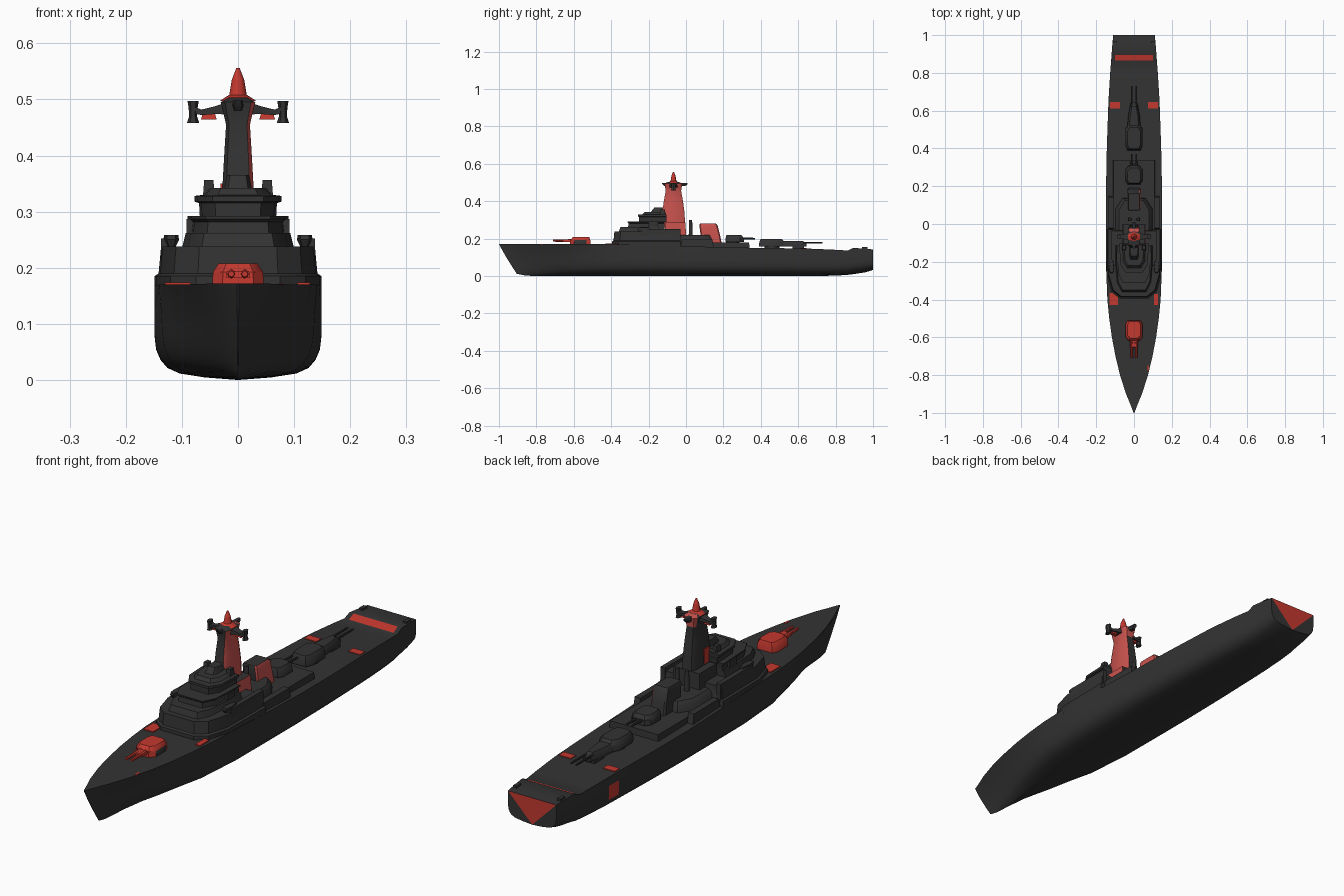
import bpy, bmesh, math
from mathutils import Vector

if "Cube" in bpy.data.objects:
    bpy.data.objects.remove(bpy.data.objects["Cube"])

def material(name, col):
    m = bpy.data.materials.new(name)
    m.diffuse_color = (*col, 1)
    m.use_nodes = True
    m.node_tree.nodes["Principled BSDF"].inputs["Base Color"].default_value = m.diffuse_color
    return m

GREY = material("dark_grey", (0.033, 0.033, 0.033))
RED = material("red", (0.55, 0.04, 0.028))
LIGHT_RED = material("light_red", (0.58, 0.085, 0.075))

def finish(name, bm, rule=None, mat=GREY, accent=RED, angle=35):
    """Turn a bmesh into an object; rule(face) -> True paints that face in the accent."""
    bmesh.ops.recalc_face_normals(bm, faces=bm.faces)
    bm.normal_update()
    if rule:
        for f in bm.faces:
            f.material_index = 1 if rule(f) else 0
    me = bpy.data.meshes.new(name)
    bm.to_mesh(me)
    bm.free()
    ob = bpy.data.objects.new(name, me)
    bpy.context.collection.objects.link(ob)
    me.materials.append(mat)
    if rule:
        me.materials.append(accent)
    bpy.ops.object.select_all(action='DESELECT')
    ob.select_set(True)
    bpy.context.view_layer.objects.active = ob
    bpy.ops.object.shade_smooth_by_angle(angle=math.radians(angle))
    return ob

def loft(name, rings, **kw):
    """Closed skin over rings with equal point counts."""
    bm = bmesh.new()
    vs = [[bm.verts.new(p) for p in r] for r in rings]
    n = len(vs[0])
    for a, b in zip(vs, vs[1:]):
        for i in range(n):
            j = (i + 1) % n
            bm.faces.new((a[i], a[j], b[j], b[i]))
    bm.faces.new(vs[0])
    bm.faces.new(vs[-1])
    return finish(name, bm, **kw)

def tier(name, half, levels, cy=0, x=0, **kw):
    """Mirrored outline stacked by (z, x scale, y scale, y shift)."""
    outline = half + [(-a, b) for a, b in reversed(half)]
    return loft(name, [[(x + a * sx, cy + (b - cy) * sy + dy, z) for a, b in outline]
                       for z, sx, sy, dy in levels], **kw)

def box(name, x0, x1, y0, y1, z0, z1, taper=1.0, **kw):
    w = (x1 - x0) / 2
    return tier(name, [(w, y0), (w, y1)], [(z0, 1, 1, 0), (z1, taper, taper, 0)],
                cy=(y0 + y1) / 2, x=(x0 + x1) / 2, **kw)

def rod(name, p, q, r0, r1, n=12, **kw):
    p, q = Vector(p), Vector(q)
    rot = (q - p).to_track_quat('Z', 'Y')
    ring = lambda c, r: [c + rot @ Vector((r * math.cos(t), r * math.sin(t), 0))
                         for t in (2 * math.pi * i / n for i in range(n))]
    return loft(name, [ring(p, r0), ring(q, r1)], **kw)

def lerp(a, b, t):
    return a + (b - a) * t

# hull: stations of (y, half width, keel z, deck z)
STATIONS = [(-1, .002, .012, .172), (-.95, .021, .004, .172), (-.9, .042, .001, .172),
            (-.8, .074, 0, .171), (-.7, .098, 0, .17), (-.6, .117, 0, .17), (-.5, .131, 0, .17),
            (-.4, .141, 0, .17), (-.2, .149, 0, .168), (0, .149, 0, .16),
            (.2, .148, 0, .153), (.4, .144, 0, .15), (.63, .136, 0, .147), (.69, .133, 0, .145),
            (.8, .126, .002, .14), (.865, .121, .006, .136), (.895, .119, .01, .15),
            (.96, .114, .02, .146), (1, .11, .032, .142)]
FULL = [(0, 0), (.4, .03), (.7, .075), (.85, .14), (.93, .23), (.98, .34), (1, .5), (1, .75), (1, 1), (.84, 1)]
BOW = [(0, 0), (.12, .03), (.25, .1), (.35, .19), (.42, .28), (.49, .38), (.58, .52), (.74, .75), (1, 1), (.84, 1)]
bm = bmesh.new()
grid = []
for y, w, k, d in STATIONS:
    b = min(1, max(0, (-.35 - y) / .5))
    half = []
    for (fx, fz), (bx, bz) in zip(FULL, BOW):
        z = lerp(fz, bz, b)
        rake = .095 * (1 - z) ** 1.1 * max(0, (-.6 - y) / .4)
        half.append((lerp(fx, bx, b) * w, y + rake, k + (d - k) * z))
    pts = half + [(-p[0], p[1], p[2]) for p in reversed(half[1:])]
    grid.append([bm.verts.new(p) for p in pts])
n = len(grid[0])
for a, b in zip(grid, grid[1:]):
    for i in range(n):
        bm.faces.new((a[i], a[(i + 1) % n], b[(i + 1) % n], b[i]))
bm.faces.new(grid[0])
s = grid[-1]
bm.faces.new((s[0], s[8], s[9], s[10], s[11]))      # red transom triangle
bm.faces.new(s[0:9])
bm.faces.new(s[11:] + [s[0]])

def hull_red(f):
    c, nz = f.calc_center_median(), f.normal.z
    if c.y > .995:
        return abs(c.x) < .03
    if .865 < c.y < .895:
        return nz > .5 and abs(c.x) < .1
    return .63 < c.y < .69 and c.x < -.1 and .05 < c.z < .115
finish("hull", bm, hull_red, angle=40)

# superstructure tiers
tier("lower_deckhouse", [(.075, -.395), (.12, -.36), (.146, -.27), (.149, -.03), (.11, -.03)],
     [(.15, 1, 1, 0), (.185, 1, 1, 0), (.19, .95, .97, 0), (.238, .92, .95, 0)], cy=-.15)
tier("bridge_deck", [(.065, -.36), (.09, -.31), (.1, -.2), (.1, -.115)],
     [(.235, 1, 1, 0), (.262, .93, .96, 0)], cy=-.12)
tier("bridge_mid", [(.055, -.31), (.08, -.26), (.086, -.115)],
     [(.26, 1, 1, 0), (.282, .97, .98, 0), (.287, 1.05, 1.02, 0), (.292, 1.05, 1.02, 0)], cy=-.15)
tier("bridge_house", [(.04, -.25), (.064, -.21), (.068, -.105)],
     [(.29, 1, 1, 0), (.315, 1.02, 1, 0), (.318, 1.14, 1.05, 0), (.328, 1.14, 1.05, 0),
      (.33, .9, .85, 0), (.342, .75, .75, 0)], cy=-.13)
tier("bridge_director", [(.018, -.19), (.025, -.17), (.025, -.12)],
     [(.34, 1, 1, 0), (.365, .8, .8, .01)], cy=-.14)
tier("aft_deckhouse", [(.112, -.05), (.112, .34)],
     [(.14, 1, 1, 0), (.178, .98, .99, 0)], cy=.1)
tier("mid_deckhouse", [(.1, -.05), (.1, .08), (.06, .14)],
     [(.17, 1, 1, 0), (.205, .93, .95, 0), (.218, .8, .88, 0)], cy=.02)

# side bulwarks, boats and lookout fittings
for sx, tag in ((-1, "left"), (1, "right")):
    box("bulwark_" + tag, sx * .127 - .01, sx * .127 + .01, -.24, -.03, .18, .252)
    box("side_wall_" + tag, sx * .122 - .014, sx * .122 + .014, -.03, .15, .15, .195, taper=.9)
    tier("boat_" + tag, [(.008, -.26), (.014, -.23), (.008, -.19)],
         [(.236, .5, .8, 0), (.25, 1, 1, 0), (.258, .9, .95, 0)], cy=-.22, x=sx * .119)
    box("mid_fitting_" + tag, sx * .082 - .01, sx * .082 + .01, -.2, -.15, .26, .287)
    box("searchlight_" + tag, sx * .052 - .011, sx * .052 + .011, -.14, -.11, .32, .356, taper=.75)
    rod("aft_post_" + tag, (sx * .022, .025, .2), (sx * .022, .025, .3), .011, .008)

# mast: starboard face and the back of its head are red
right_red = lambda f: f.normal.x > .5
box("mast_base", -.062, .062, -.115, .0, .22, .285, taper=.95, rule=right_red, accent=LIGHT_RED)
mast_outline = [(.021, -.13), (.028, -.118), (.028, -.02), (.02, -.005)]
tier("mast", mast_outline,
     [(.26, 1.05, 1.02, 0), (.34, 1, .95, 0), (.4, .88, .82, 0), (.455, .76, .66, 0),
      (.478, .95, .72, 0), (.495, 1.1, .75, 0), (.503, .6, .45, 0)], cy=-.067, accent=LIGHT_RED,
     rule=lambda f: f.normal.x > .6 or (f.normal.y > 0 and f.normal.x > .2)
     or (f.normal.y > .2 and f.calc_center_median().z > .46))
box("mast_left_plate", -.031, -.024, -.11, -.075, .29, .35, mat=RED)
rod("mast_spike_flare", (0, -.067, .497), (0, -.067, .508), .033, .016, n=16, mat=RED)
rod("mast_spike_base", (0, -.067, .5), (0, -.067, .535), .017, .011, mat=RED)
rod("mast_spike", (0, -.067, .535), (0, -.067, .556), .011, .003, mat=RED)
tier("radar_crescent", [(.006, -.13), (.011, -.1), (.011, -.03), (.006, .01)],
     [(.48, 1, .8, 0), (.49, 1.2, .95, 0), (.498, .8, 1, 0)], cy=-.06)
for sx, tag in ((-1, "left"), (1, "right")):
    loft("yard_" + tag, [[(sx * x, -.067 - h, z - t), (sx * x, -.067 + h, z - t),
                          (sx * x, -.067 + h, z + t), (sx * x, -.067 - h, z + t)]
                         for x, z, h, t in ((.015, .485, .025, .012), (.04, .481, .016, .007),
                                            (.065, .477, .011, .005), (.082, .482, .01, .006))])
    box("yard_underside_" + tag, sx * .052 - .014, sx * .052 + .014, -.075, -.059, .464, .474, mat=RED,
        taper=.8)
    tier("yard_pod_" + tag, [(.005, -.08), (.01, -.067), (.005, -.054)],
         [(.458, 1.1, 1, 0), (.47, .7, .8, 0), (.485, .8, .9, 0), (.497, 1, 1, 0)],
         cy=-.067, x=sx * .08)

# funnel: raked, starboard side red
tier("funnel", [(.028, .08), (.034, .086), (.034, .182), (.028, .188)],
     [(.17, 1.05, 1, .004), (.22, 1, .96, -.004), (.272, .96, .9, -.014), (.28, .85, .8, -.016)],
     cy=.13, rule=right_red, accent=LIGHT_RED)

def gun(name, y, z, front, tip, width, depth, height, r=.006, barrel=GREY, rule=None):
    """Twin gun turret; front is -1 for the bow, 1 for the stern."""
    half = [(width * .75, y - front * depth / 2), (width, y - front * depth * .3),
            (width, y + front * depth * .3), (width * .6, y + front * depth / 2)]
    tier(name + "_turret", half, [(z, 1, 1, 0), (z + height * .6, .97, .97, 0),
                                  (z + height, .75, .8, -front * .004)], cy=y, rule=rule)
    for sx in (-1, 1):
        x, zb = sx * .012, z + height * .5
        rod(name + "_barrel", (x, y + front * depth * .4, zb), (x, tip, zb), r, r * .7, n=8, mat=barrel)

# bow gun (red, with a grey starboard wall), midship gun, long stern gun
gun("bow_gun", -.565, .17, -1, -.71, .046, .11, .038, r=.008, barrel=RED,
    rule=lambda f: f.normal.x < .95)
box("bow_gun_mantlet", -.022, .022, -.655, -.6, .183, .194, taper=.9, mat=RED)
rod("mid_gun_base", (0, .25, .17), (0, .25, .19), .036, .036, n=20)
gun("mid_gun", .26, .182, 1, .37, .045, .1, .036)
rod("stern_gun_base", (0, .46, .14), (0, .46, .165), .04, .04, n=20)
gun("stern_gun", .46, .158, 1, .73, .046, .14, .04)
tier("stern_gun_housing", [(.036, .5), (.03, .58), (.016, .645)],
     [(.158, 1, 1, 0), (.172, 1, 1, 0), (.188, .7, .85, 0)], cy=.5)
box("stern_gun_rest", -.025, .025, .57, .63, .14, .16)

# red deck plates and stern fittings
box("left_deck_patch", -.13, -.085, -.43, -.365, .167, .174, mat=RED)
box("right_deck_patch", .106, .128, -.43, -.37, .167, .174, mat=RED)
box("bow_edge_patch", .072, .08, -.775, -.75, .167, .172, mat=RED)
for sx in (-1, 1):
    x = sx * .1
    box("stern_deck_patch", x - .027, x + .027, .612, .645, .142, .15, mat=RED)
    box("stern_bollard", x - .008, x + .008, .94, .97, .14, .154)
